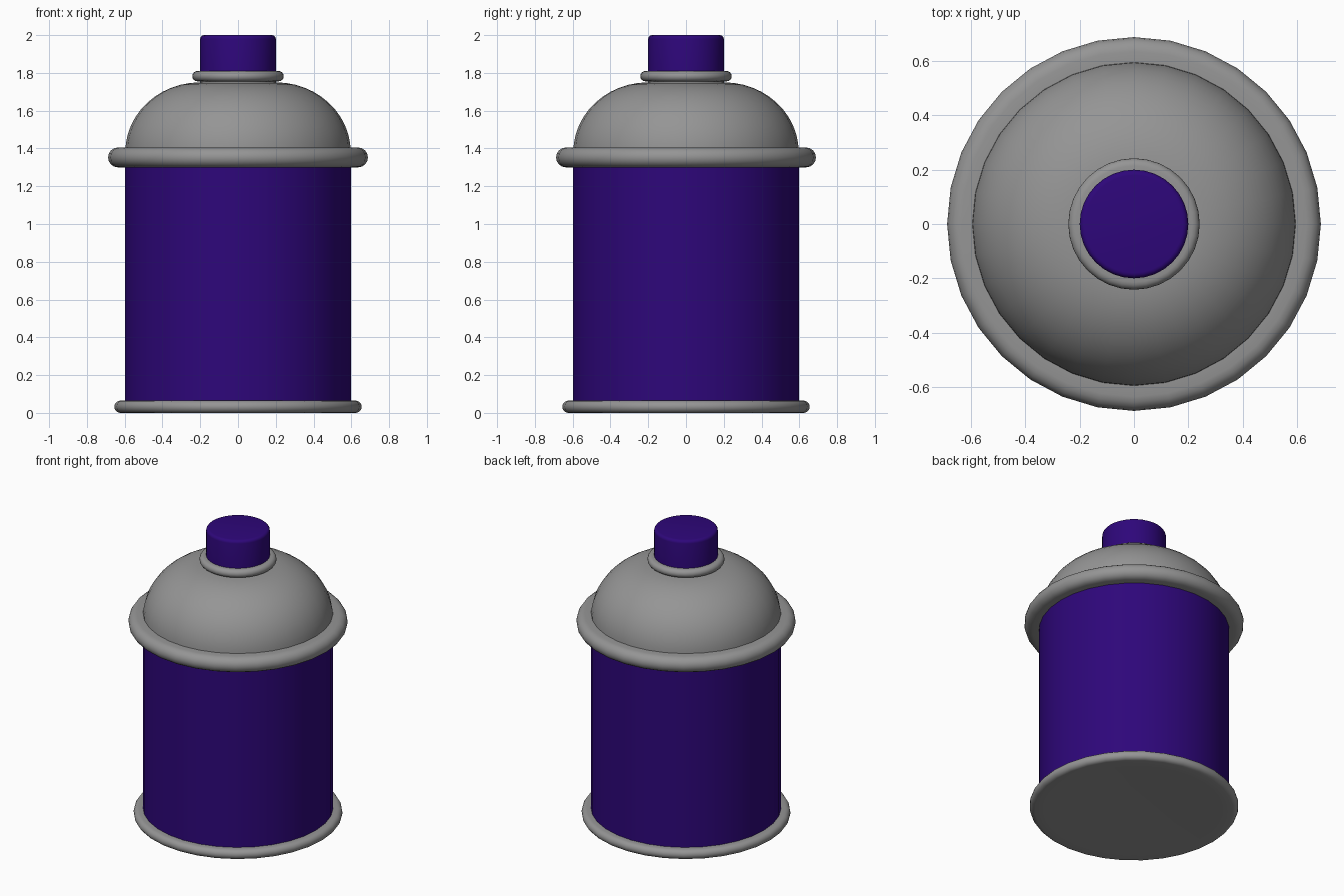
import bpy, bmesh
from math import pi, sin, cos, radians

if "Cube" in bpy.data.objects:
    bpy.data.objects.remove(bpy.data.objects["Cube"])


def material(name, rgb):
    mat = bpy.data.materials.new(name)
    mat.diffuse_color = (*rgb, 1)
    mat.use_nodes = True
    mat.node_tree.nodes["Principled BSDF"].inputs["Base Color"].default_value = mat.diffuse_color
    return mat


purple = material("purple_paint", (0.027, 0.002, 0.195))
metal = material("grey_metal", (0.3, 0.3, 0.3))


def lathe(name, profile, mat, segments=32, angle=40):
    """Revolve (radius, z) points around z; radius 0 closes to a pole."""
    bm = bmesh.new()
    verts = [bm.verts.new((0, r, z)) for r, z in profile]
    edges = [bm.edges.new(pair) for pair in zip(verts, verts[1:])]
    bmesh.ops.spin(bm, geom=verts + edges, cent=(0, 0, 0), axis=(0, 0, 1),
                   angle=2 * pi, steps=segments, use_merge=True)
    bmesh.ops.remove_doubles(bm, verts=bm.verts, dist=1e-5)
    bmesh.ops.recalc_face_normals(bm, faces=bm.faces)
    mesh = bpy.data.meshes.new(name)
    bm.to_mesh(mesh)
    bm.free()
    obj = bpy.data.objects.new(name, mesh)
    bpy.context.collection.objects.link(obj)
    mesh.materials.append(mat)
    bpy.ops.object.select_all(action='DESELECT')
    bpy.context.view_layer.objects.active = obj
    obj.select_set(True)
    bpy.ops.object.shade_smooth_by_angle(angle=radians(angle))
    return obj


def arc(cr, cz, a, b, start, end, n):
    """Elliptical arc of profile points, angles in degrees."""
    return [(cr + a * cos(radians(start + (end - start) * i / n)),
             cz + b * sin(radians(start + (end - start) * i / n)))
            for i in range(n + 1)]


def rolled_rim(name, inner, outer, z0, z1, underside=None):
    """Band with a half-round outer edge and an optional closed underside."""
    h = (z1 - z0) / 2
    profile = (underside or [(inner, z0)]) \
        + arc(outer - h, z0 + h, h, h, -90, 90, 8) + [(inner, z1)]
    return lathe(name, profile, metal)


# Painted can wall
lathe("can_body", [(0.597, 0.05), (0.597, 1.36)], purple)

# Rolled rims: base (with slightly dished underside), shoulder and neck
rolled_rim("base_rim", 0.59, 0.655, 0.0, 0.065,
           underside=[(0, 0.012), (0.3, 0.009), (0.55, 0.002)])
rolled_rim("shoulder_rim", 0.59, 0.688, 1.30, 1.405)
rolled_rim("neck_collar", 0.19, 0.242, 1.755, 1.81)

# Full-shouldered dome, rising to a short neck under the collar
lathe("dome", [(0.597, 1.35)] + arc(0.2, 1.38, 0.397, 0.37, 0, 90, 12)
      + [(0.2, 1.765)], metal)

# Spray button with softened top edge
lathe("spray_button", [(0.2, 1.78)] + arc(0.18, 1.98, 0.02, 0.02, 0, 90, 4)
      + [(0, 2.0)], purple)
